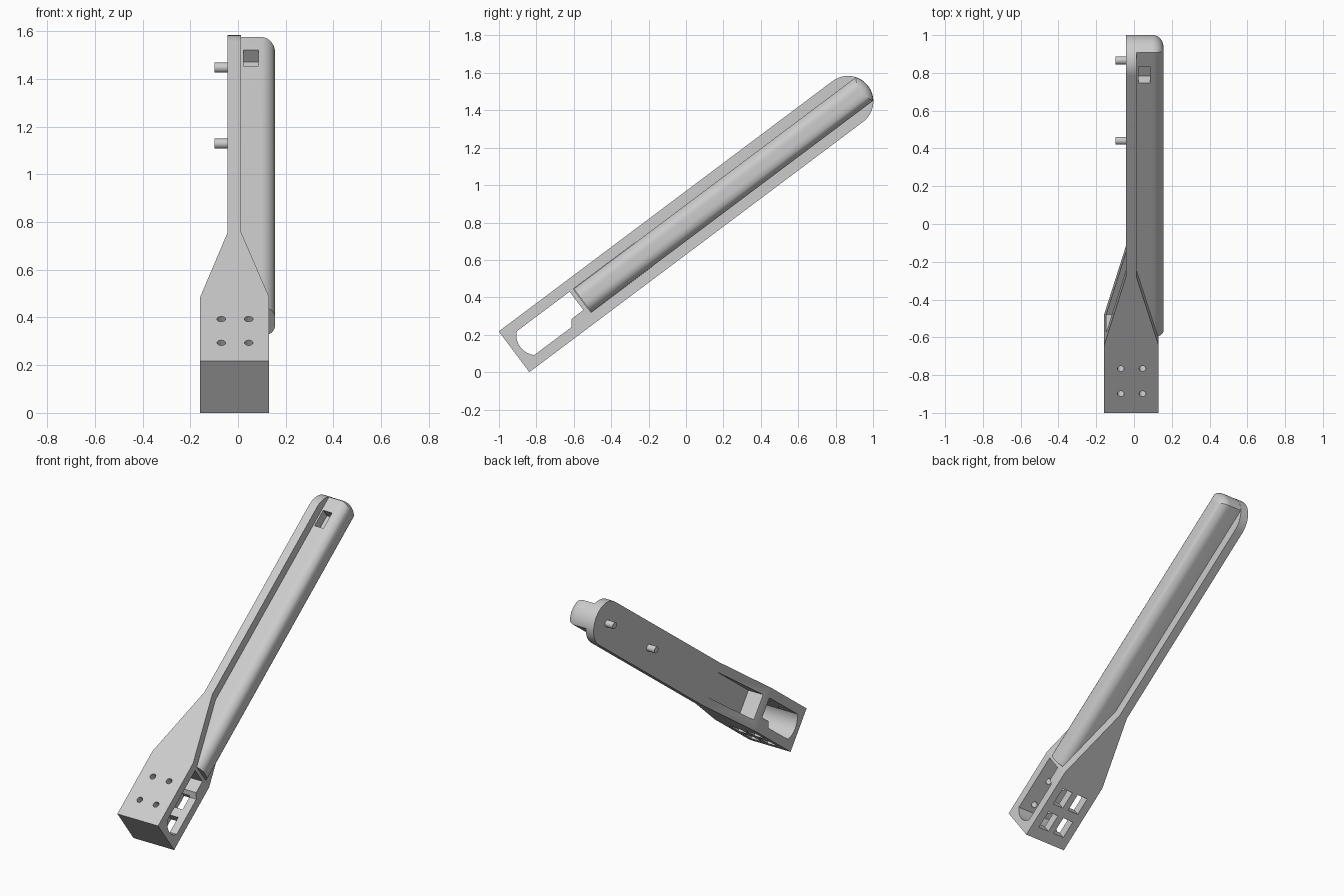
import bpy, bmesh, math
from mathutils import Matrix

cube = bpy.data.objects.get("Cube")
if cube:
    bpy.data.objects.remove(cube, do_unlink=True)

# Built lying along +y (u), thickness in z (v), then tilted up
TILT = Matrix.Translation((0.002, -0.919, 0.109)) @ Matrix.Rotation(math.radians(36.87), 4, 'X')
R, END = 0.136, 2.231       # plate half height, centre of the round end
H = 0.079                   # half height of the hollow and the tube
WEB_LO, WEB_HI = -0.045, 0.011

grey = bpy.data.materials.new("light grey plastic")
grey.use_nodes = True
grey.diffuse_color = (0.6, 0.6, 0.6, 1)
grey.node_tree.nodes["Principled BSDF"].inputs["Base Color"].default_value = (0.6, 0.6, 0.6, 1)


def loft(name, rings):
    """Skin a list of equal rings and close both ends."""
    bm = bmesh.new()
    loops = [[bm.verts.new(p) for p in ring] for ring in rings]
    for a, b in zip(loops, loops[1:]):
        for i in range(len(a)):
            j = (i + 1) % len(a)
            bm.faces.new((a[i], a[j], b[j], b[i]))
    bm.faces.new(loops[0])
    bm.faces.new(loops[-1])
    bmesh.ops.recalc_face_normals(bm, faces=bm.faces)
    mesh = bpy.data.meshes.new(name)
    bm.to_mesh(mesh)
    bm.free()
    mesh.materials.append(grey)
    obj = bpy.data.objects.new(name, mesh)
    bpy.context.collection.objects.link(obj)
    return obj


def prism_x(name, uv, lo, hi):
    return loft(name, [[(x, u, v) for u, v in uv] for x in (lo, hi)])


def prism_z(name, xu, lo, hi):
    return loft(name, [[(x, u, z) for x, u in xu] for z in (lo, hi)])


def box(name, x0, x1, u0, u1, z0, z1):
    return prism_z(name, [(x0, u0), (x1, u0), (x1, u1), (x0, u1)], z0, z1)


def circle(cx, cy, r, n=24):
    return [(cx + r * math.cos(k * math.tau / n), cy + r * math.sin(k * math.tau / n)) for k in range(n)]


def arc(cu, r, a0, a1, n):
    return [(cu + r * math.cos(a0 + (a1 - a0) * k / n), r * math.sin(a0 + (a1 - a0) * k / n)) for k in range(n + 1)]


def boolean(target, cutter, op='DIFFERENCE'):
    mod = target.modifiers.new("cut", 'BOOLEAN')
    mod.operation, mod.object, mod.solver = op, cutter, 'EXACT'
    bpy.context.view_layer.update()
    deps = bpy.context.evaluated_depsgraph_get()
    mesh = bpy.data.meshes.new_from_object(target.evaluated_get(deps))
    target.modifiers.clear()
    target.data = mesh
    bpy.data.objects.remove(cutter, do_unlink=True)


# Arm body: round-ended bar trimmed to a wide foot that tapers to a thin plate
bar = [(0, -R)] + arc(END, R, -math.pi / 2, math.pi / 2, 32) + [(0, R)]
body = prism_x("arm_body", bar, -0.161, 0.129)
outline = [(-0.3, -0.1), (0.3, -0.1), (0.3, 0.445), (0.129, 0.445), (WEB_HI, 0.9), (WEB_HI, 2.6),
           (WEB_LO, 2.6), (WEB_LO, 0.9), (-0.161, 0.445), (-0.3, 0.445)]
boolean(body, prism_z("trim", outline, -0.3, 0.3), 'INTERSECT')

# Side window with a curved end and a small step
half = math.asin(H / 0.109)
window = arc(0.151, 0.109, math.pi - half, math.pi + half, 16)
window += [(0.325, -H), (0.35, -0.044), (0.43, -0.044), (0.43, H)]
boolean(body, prism_x("window", window, -0.3, 0.3))

# Pockets between the two foot plates on either side of the thin plate
boolean(body, box("outer_pocket", -0.3, WEB_LO, 0.49, 1.0, -H, H))
boolean(body, box("tube_pocket", WEB_HI, 0.3, 0.455, 1.0, -H, H))

# Screw holes above, rectangular nut windows below
for x in (-0.072, 0.043):
    for u in (0.127, 0.293):
        boolean(body, prism_z("screw", circle(x, u, 0.018), 0.05, 0.2))
        boolean(body, box("nut", x - 0.037, x + 0.037, u - 0.055, u + 0.055, -0.2, -0.07))

# Rounded tube housing along the plate
FILLET, TOP = 0.06, 0.154


def tube_ring(x, inset):
    h, r = H - 0.001 - inset, R - 0.001 - inset
    a = math.asin(h / r)
    return [(x, u, v) for u, v in [(0.457, -h)] + arc(END, r, -a, a, 20) + [(0.457, h)]]


rings = [tube_ring(WEB_HI - 0.01, 0)]
for k in range(11):
    t = k / 10 * math.pi / 2
    rings.append(tube_ring(TOP - FILLET + FILLET * math.sin(t), FILLET * (1 - math.cos(t))))
tube = loft("tube_housing", rings)
boolean(tube, box("socket", 0.021, 0.084, 2.14, 2.25, 0.015, 0.2))

# Mounting pegs
parts = [body, tube]
for name, u in (("lower_peg", 1.7), ("upper_peg", END)):
    parts.append(prism_x(name, circle(u, 0, 0.021), -0.1, WEB_LO + 0.005))

for obj in parts:
    obj.data.transform(TILT)
    bpy.ops.object.select_all(action='DESELECT')
    obj.select_set(True)
    bpy.context.view_layer.objects.active = obj
    bpy.ops.object.shade_smooth_by_angle(angle=math.radians(30))
